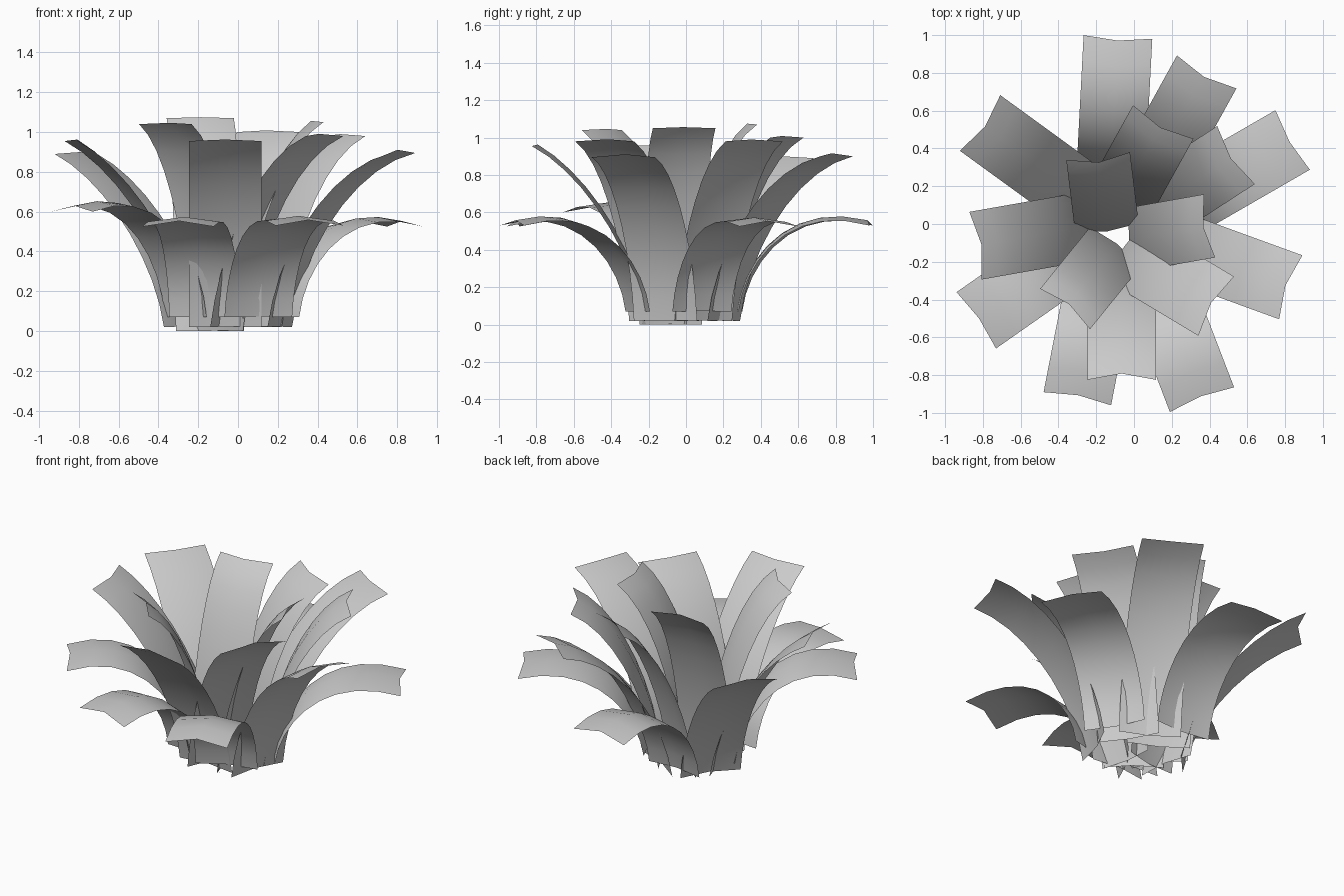
import bpy
from math import radians, cos, sin
from mathutils import Vector

cube = bpy.data.objects.get("Cube")
if cube:
    bpy.data.objects.remove(cube)

gray = bpy.data.materials.new("pale_gray")
gray.use_nodes = True
color = (0.6, 0.6, 0.6, 1)
gray.diffuse_color = color
gray.node_tree.nodes["Principled BSDF"].inputs["Base Color"].default_value = color

RIDGE = 0.022   # lift of the midrib towards the inner side
NOTCH = 0.026   # the midrib falls short of the corners at the tip
SEGMENTS = 9


def bezier(points, t):
    """Cubic curve point and its tangent."""
    a, b, c, d = points
    u = 1 - t
    point = a * u**3 + b * 3 * u * u * t + c * 3 * u * t * t + d * t**3
    tangent = (b - a) * u * u + (c - b) * 2 * u * t + (d - c) * t * t
    return point, tangent.normalized()


def make_leaf(name, tip, heading, reach, base_z, tip_z, half_width, handles):
    """Arching strip of constant width with a soft midrib on its inner side."""
    angle = radians(heading)
    forward = Vector((cos(angle), sin(angle), 0))
    side = Vector((-sin(angle), cos(angle), 0))
    up = Vector((0, 0, 1))
    base = Vector((*tip, 0)) - forward * reach
    rise = tip_z - base_z
    shape = [(0, 0), *handles, (1, 1)]
    curve = [Vector((x * reach, base_z + z * rise)) for x, z in shape]

    verts, faces = [], []
    for i in range(SEGMENTS + 1):
        t = i / SEGMENTS
        point, tangent = bezier(curve, t)
        centre = base + forward * point.x + up * point.y
        along = forward * tangent.x + up * tangent.y
        normal = up * tangent.x - forward * tangent.y
        verts += [centre + side * half_width,
                  centre + normal * RIDGE - along * NOTCH * t,
                  centre - side * half_width]
    for i in range(SEGMENTS):
        for k in (i * 3, i * 3 + 1):
            faces.append((k, k + 1, k + 4, k + 3))

    mesh = bpy.data.meshes.new(name)
    mesh.from_pydata(verts, [], faces)
    mesh.materials.append(gray)
    for face in mesh.polygons:
        face.use_smooth = True
    leaf = bpy.data.objects.new(name, mesh)
    bpy.context.collection.objects.link(leaf)


# Each tier: base height, half width, curve handles,
# then leaves as (tip, heading, reach, tip height)
tiers = {
    "outer_leaf": (0.07, 0.182, [(0.05, 0.6), (0.4, 1.26)], [
        ((-0.085, 0.99), 87, 0.7, 0.53),
        ((0.84, 0.445), 30, 0.72, 0.525),
        ((-0.835, -0.51), 215, 0.7, 0.6),
        ((-0.3, -0.925), 259, 0.7, 0.525),
        ((0.36, -0.93), 291, 0.72, 0.53),
    ]),
    "arching_leaf": (0.02, 0.18, [(0.08, 0.45), (0.51, 0.92)], [
        ((0.385, 0.805), 61, 0.69, 0.9),
        ((0.83, -0.335), -20, 0.66, 0.895),
    ]),
    "upright_leaf": (0.02, 0.182, [(0.09, 0.4), (0.55, 0.85)], [
        ((-0.815, 0.535), 144, 0.68, 0.89),
        ((-0.84, -0.115), 190, 0.6, 0.955),
        ((-0.065, -0.825), 270, 0.6, 0.955),
    ]),
    "inner_leaf": (0.02, 0.183, [(0.1, 0.4), (0.47, 0.88)], [
        ((0.54, 0.365), 33, 0.5, 0.98),
        ((0.155, 0.54), 61, 0.46, 1.0),
        ((0.435, -0.435), -31, 0.56, 0.98),
    ]),
    "centre_leaf": (0.0, 0.17, [(0.1, 0.4), (0.47, 0.88)], [
        ((-0.365, -0.45), 231, 0.42, 1.04),
        ((0.4, -0.01), 10, 0.41, 1.05),
        ((-0.19, 0.36), 97, 0.38, 1.07),
    ]),
}

for tier, (base_z, half_width, handles, leaves) in tiers.items():
    for number, (tip, heading, reach, tip_z) in enumerate(leaves, 1):
        make_leaf(f"{tier}_{number}", tip, heading, reach, base_z, tip_z,
                  half_width, handles)
